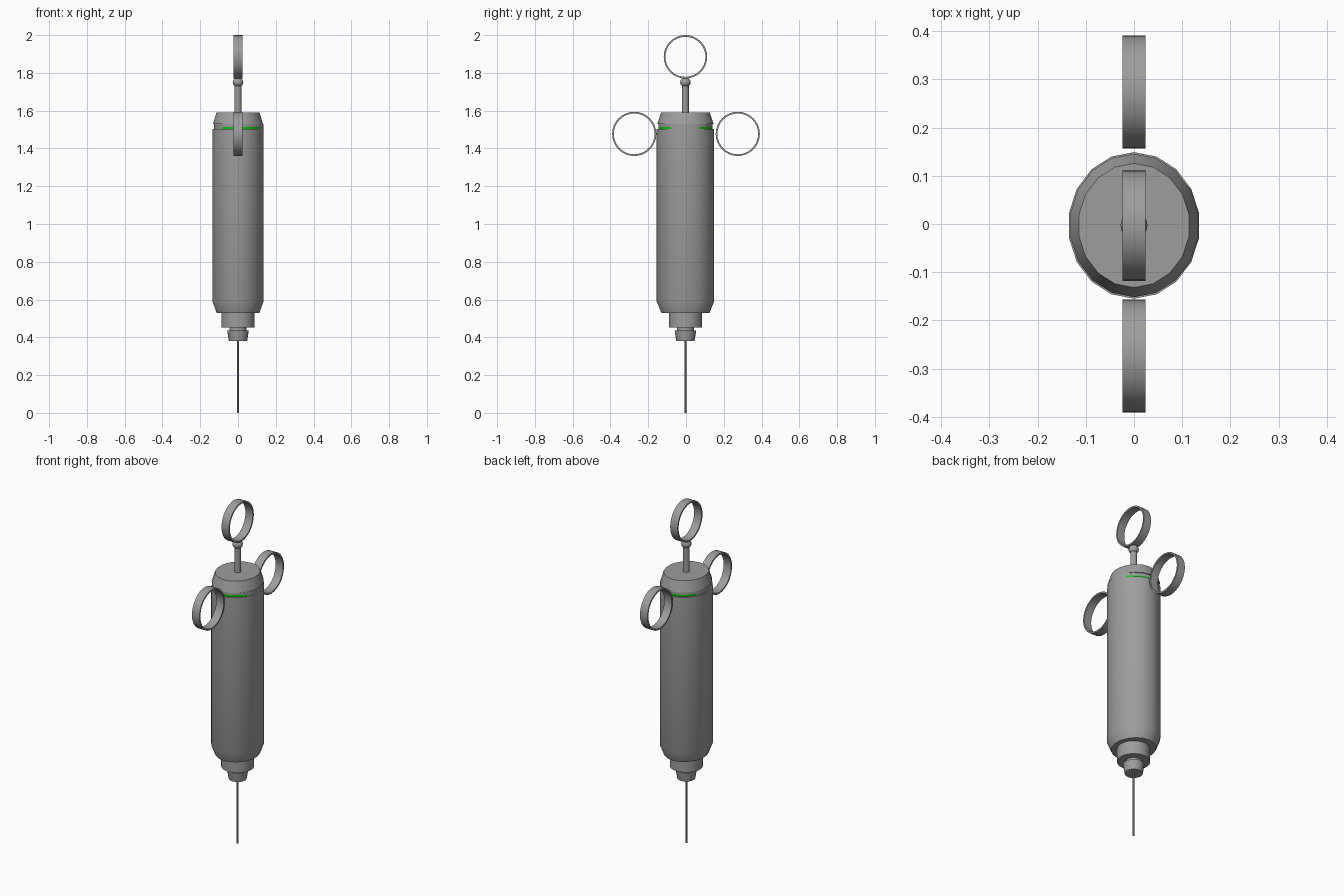
import bpy, bmesh, math

if "Cube" in bpy.data.objects:
    bpy.data.objects.remove(bpy.data.objects["Cube"])

def material(name, rgb):
    m = bpy.data.materials.new(name)
    m.diffuse_color = (*rgb, 1)
    m.use_nodes = True
    m.node_tree.nodes["Principled BSDF"].inputs["Base Color"].default_value = m.diffuse_color
    return m

STEEL = material("steel grey", (0.34, 0.34, 0.34))
GREEN = material("bright green", (0.0, 0.6, 0.0))
YC = -0.003   # centre line of the barrel

def finish(bm, name, mats):
    bmesh.ops.recalc_face_normals(bm, faces=bm.faces[:])
    me = bpy.data.meshes.new(name)
    bm.to_mesh(me)
    bm.free()
    ob = bpy.data.objects.new(name, me)
    bpy.context.collection.objects.link(ob)
    for m in mats:
        me.materials.append(m)
    bpy.ops.object.select_all(action='DESELECT')
    ob.select_set(True)
    bpy.context.view_layer.objects.active = ob
    bpy.ops.object.shade_smooth_by_angle(angle=math.radians(30))
    return ob

def lathe(name, profile, sides=18, ratio=1.0, start=0.0, tab=None, green_row=None):
    """Capped solid of (radius, z) rows; tab gives (rows, radius) kept out near +x."""
    bm = bmesh.new()
    rings = []
    for i, (r, z) in enumerate(profile):
        ring = []
        for k in range(sides):
            a = start + 2 * math.pi * k / sides
            rr = r
            if tab and i in tab[0] and math.cos(a) > math.cos(math.radians(31)):
                rr = tab[1]
            ring.append(bm.verts.new((rr * math.cos(a), YC + rr * ratio * math.sin(a), z)))
        rings.append(ring)
    for i in range(len(rings) - 1):
        for k in range(sides):
            n = (k + 1) % sides
            f = bm.faces.new((rings[i][k], rings[i][n], rings[i + 1][n], rings[i + 1][k]))
            mid = math.degrees(start + 2 * math.pi * (k + 0.5) / sides) % 360
            if i == green_row and (30 < mid < 150 or 230 < mid < 330):
                f.material_index = 1
    bm.faces.new(rings[0][::-1])
    bm.faces.new(rings[-1])
    return finish(bm, name, [STEEL, GREEN] if green_row is not None else [STEEL])

def finger_ring(name, y, z, r, thick=0.009, half=0.024, sides=32):
    """Flat band bent into a hoop in the yz plane."""
    bm = bmesh.new()
    section = [(r, -half), (r, half), (r - thick, half), (r - thick, -half)]
    loops = []
    for k in range(sides):
        a = 2 * math.pi * k / sides
        loops.append([bm.verts.new((x, y + q * math.cos(a), z + q * math.sin(a))) for q, x in section])
    for k in range(sides):
        p, q = loops[k], loops[(k + 1) % sides]
        for j in range(4):
            m = (j + 1) % 4
            bm.faces.new((p[j], p[m], q[m], q[j]))
    return finish(bm, name, [STEEL])

# Oval barrel with chamfered foot, green-marked groove, side tab and tapered cap
lathe("barrel", [(0.115, 0.53), (0.137, 0.59), (0.137, 1.503), (0.129, 1.503),
                 (0.129, 1.514), (0.129, 1.53), (0.134, 1.53), (0.116, 1.59)],
      ratio=1.11, start=math.radians(10), tab=((3, 4, 5), 0.136), green_row=3)

# Nozzle steps and needle
lathe("nozzle_collar", [(0.088, 0.452), (0.088, 0.535)], 24)
lathe("nozzle_neck", [(0.045, 0.43), (0.045, 0.455)], 20)
lathe("needle_hub", [(0.048, 0.38), (0.057, 0.435)], 20)
lathe("needle", [(0.005, 0.0), (0.005, 0.385)], 8)

# Plunger rod and its ball joint
lathe("plunger_rod", [(0.018, 1.585), (0.018, 1.745)], 16)
ball = [(0.028 * math.cos(t), 1.75 + 0.025 * math.sin(t))
        for t in (math.radians(d) for d in range(-75, 76, 25))]
lathe("plunger_ball", ball, 16)

# Thumb ring and the two finger rings
finger_ring("thumb_ring", -0.003, 1.885, 0.115)
for side, label in ((1, "back"), (-1, "front")):
    finger_ring("finger_ring_" + label, side * 0.274, 1.477, 0.117)
